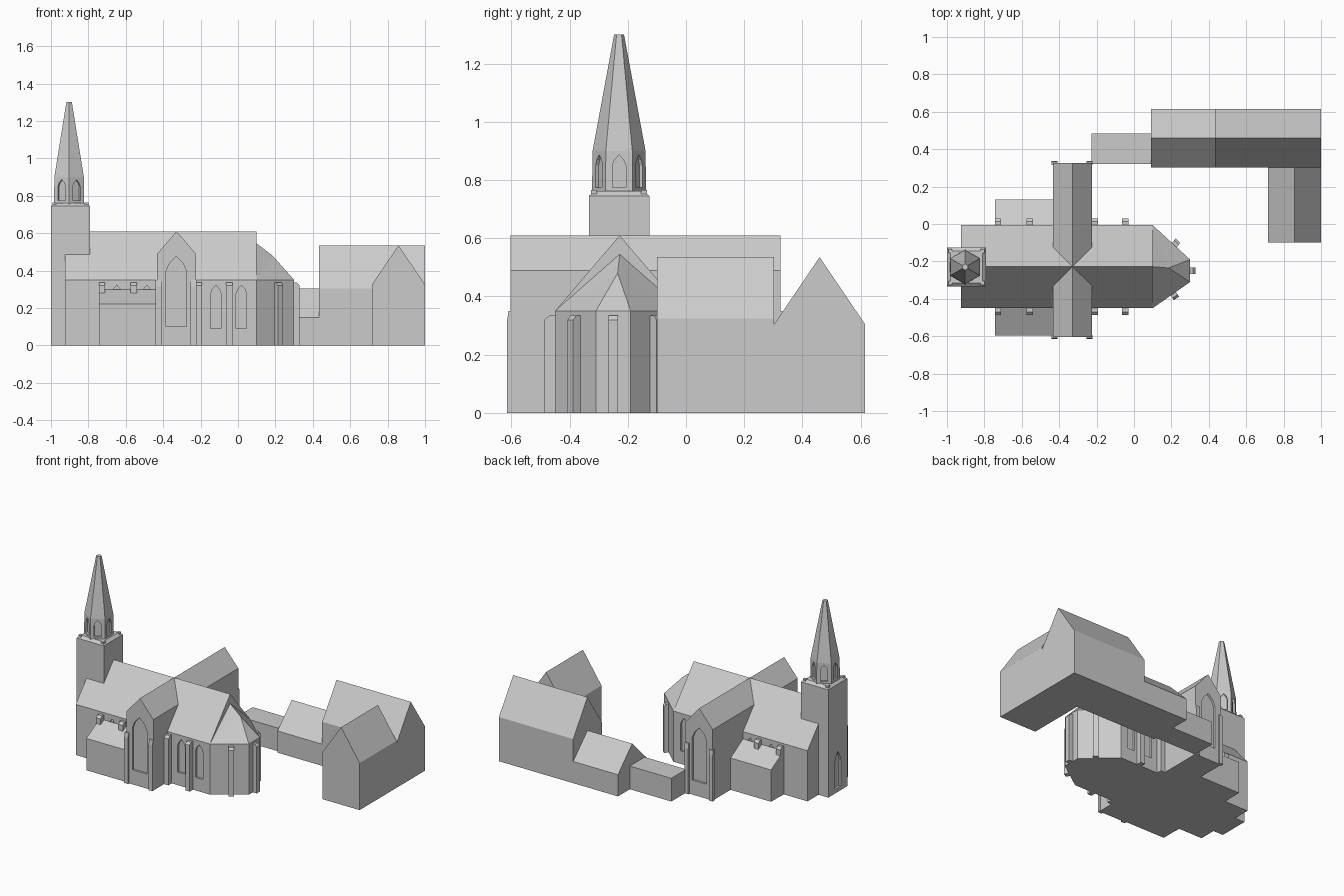
import bpy, bmesh
from math import atan2, radians, sin, cos, pi
from mathutils import Matrix, Vector

if "Cube" in bpy.data.objects:
    bpy.data.objects.remove(bpy.data.objects["Cube"])

stone = bpy.data.materials.new("grey_stone")
stone.diffuse_color = (0.6, 0.6, 0.6, 1)
stone.use_nodes = True
stone.node_tree.nodes["Principled BSDF"].inputs["Base Color"].default_value = stone.diffuse_color


def finish(name, bm):
    bmesh.ops.recalc_face_normals(bm, faces=bm.faces)
    me = bpy.data.meshes.new(name)
    bm.to_mesh(me)
    bm.free()
    me.materials.append(stone)
    ob = bpy.data.objects.new(name, me)
    bpy.context.collection.objects.link(ob)
    return ob


def add_prism(bm, profile, a, b, mat=Matrix()):
    """Profile of (y, z) points swept along local x from a to b."""
    lo = [bm.verts.new(mat @ Vector((a, y, z))) for y, z in profile]
    hi = [bm.verts.new(mat @ Vector((b, y, z))) for y, z in profile]
    bm.faces.new(lo)
    bm.faces.new(hi[::-1])
    n = len(lo)
    for i in range(n):
        bm.faces.new((lo[i], lo[(i + 1) % n], hi[(i + 1) % n], hi[i]))


def prism(name, profile, a, b, mat=Matrix()):
    bm = bmesh.new()
    add_prism(bm, profile, a, b, mat)
    return finish(name, bm)


def gable(lo, hi, eave, ridge):
    return [(lo, 0), (hi, 0), (hi, eave), ((lo + hi) / 2, ridge), (lo, eave)]


def box(name, x0, x1, y0, y1, z0, z1):
    return prism(name, [(y0, z0), (y1, z0), (y1, z1), (y0, z1)], x0, x1)


def loft(name, rings, n, phase, cx, cy):
    """Stack of regular polygons given as (radius, z)."""
    bm = bmesh.new()
    loops = [[bm.verts.new((cx + r * cos(phase + 2 * pi * i / n),
                            cy + r * sin(phase + 2 * pi * i / n), z))
              for i in range(n)] for r, z in rings]
    bm.faces.new(loops[0])
    bm.faces.new(loops[-1])
    for p, q in zip(loops, loops[1:]):
        for i in range(n):
            bm.faces.new((p[i], p[(i + 1) % n], q[(i + 1) % n], q[i]))
    return finish(name, bm)


def wall_frame(x, y, nx, ny):
    """Local -y becomes the outward wall direction (nx, ny)."""
    return Matrix.Translation((x, y, 0)) @ Matrix.Rotation(atan2(nx, -ny), 4, 'Z')


def cut_lancets(ob, windows, depth=0.014):
    """Recess pointed windows: (x, y, nx, ny, width, z0, spring, tip)."""
    bm = bmesh.new()
    turn = Matrix.Rotation(radians(90), 4, 'Z')   # sweep runs into the wall
    for x, y, nx, ny, w, z0, zs, zt in windows:
        h, t = w / 2, zt - zs
        prof = [(-h, z0), (h, z0), (h, zs), (h * .68, zs + t * .52), (0, zt),
                (-h * .68, zs + t * .52), (-h, zs)]
        add_prism(bm, prof, -0.02, depth, wall_frame(x, y, nx, ny) @ turn)
    cutter = finish("window_cutter", bm)
    cutter.hide_render = True
    mod = ob.modifiers.new("windows", 'BOOLEAN')
    mod.operation, mod.solver, mod.object = 'DIFFERENCE', 'EXACT', cutter
    bpy.context.view_layer.objects.active = ob
    bpy.ops.object.modifier_apply(modifier=mod.name)
    bpy.data.objects.remove(cutter)


def buttress(name, x, y, nx, ny, depth, width=0.034, shoulder=0.32, top=0.335):
    prof = [(.01, 0), (-depth, 0), (-depth, shoulder),
            (-depth * .55, top), (.01, top)]
    prism(name, prof, -width / 2, width / 2, wall_frame(x, y, nx, ny))


swap = Matrix(((0, 1, 0, 0), (1, 0, 0, 0), (0, 0, 1, 0), (0, 0, 0, 1)))  # sweep along y
S, N, MID = -0.45, -0.006, -0.228

# Nave with lancet windows on both sides
nave = prism("nave", gable(S, N, 0.35, 0.61), -0.925, 0.1)
cut_lancets(nave, [(x, y, 0, s, 0.056, 0.09, 0.275, 0.322)
                   for y, s in ((S, -1), (N, 1))
                   for x in (-0.648, -0.487, -0.118, 0.018)])

# Transept with a tall window in each gable
transept = prism("transept", gable(-0.432, -0.225, 0.49, 0.61), -0.603, 0.325, swap)
cut_lancets(transept, [(-0.33, y, 0, s, 0.11, 0.10, 0.395, 0.475)
                       for y, s in ((-0.603, -1), (0.325, 1))])

# Side aisles with lean-to roofs
for name, wall, out in (("south_aisle", S, -0.597), ("north_aisle", N, 0.13)):
    prism(name, [(wall, 0), (out, 0), (out, 0.22), (wall, 0.30)], -0.742, -0.43)

# Buttresses along nave, transept corners and apse
for y, s in ((S, -1), (N, 1)):
    for x in (-0.727, -0.558, -0.209, -0.046):
        buttress("nave_buttress", x, y, 0, s, 0.036)
for y, s in ((-0.603, -1), (0.325, 1)):
    for x in (-0.425, -0.238):
        buttress("transept_buttress", x, y, 0, s, 0.012, 0.03, 0.315, 0.35)
buttress("apse_buttress", 0.21, -0.373, 0.14, -0.2, 0.03)
buttress("apse_buttress", 0.3, -0.25, 1, 0, 0.03)
buttress("apse_buttress", 0.215, -0.112, 0.185, 0.2, 0.03)

# Apse: faceted wall and hipped roof
bm = bmesh.new()
plan = [(0.1, S), (0.3, -0.31), (0.3, -0.19), (0.1, N)]
low = [bm.verts.new((x, y, 0)) for x, y in plan]
A, B, C, D = eave = [bm.verts.new((x, y, 0.35)) for x, y in plan]
P = bm.verts.new((0.1, MID, 0.545))
Q = bm.verts.new((0.185, -0.235, 0.48))
for i in range(3):
    bm.faces.new((low[i], low[i + 1], eave[i + 1], eave[i]))
for f in ((A, B, Q), (A, Q, P), (B, C, Q), (C, D, Q), (D, P, Q),
          (low[0], A, P, D, low[3]), low[::-1]):
    bm.faces.new(f)
finish("apse", bm)

# Tower with west doorway
TX, TY = -0.896, -0.23
tower = box("tower", -1, -0.792, TY - 0.104, TY + 0.104, 0, 0.745)
cut_lancets(tower, [(-1, TY, -1, 0, 0.065, 0.03, 0.21, 0.28)])
loft("tower_cap", [(0.147, 0.745), (0.12, 0.762)], 4, pi / 4, TX, TY)
for sx in (-1, 1):
    for sy in (-1, 1):
        x, y = TX + sx * 0.086, TY + sy * 0.086
        box("corner_stone", x - .01, x + .01, y - .01, y + .01, 0.74, 0.765)

# Six-sided belfry and spire
HX = -0.903
spire = loft("belfry_and_spire", [(0.093, 0.75), (0.091, 0.9), (0.017, 1.3)],
             6, pi / 6, HX, TY)
ap = 0.0795
cut_lancets(spire, [(HX + ap * cos(k * pi / 3), TY + ap * sin(k * pi / 3),
                     cos(k * pi / 3), sin(k * pi / 3), 0.046, 0.775, 0.85, 0.887)
                    for k in range(6)], 0.012)

# Parish house: link, low range, tall range and front wing
box("link_passage", -0.227, 0.09, 0.322, 0.485, 0, 0.16)
prism("low_range", gable(0.303, 0.615, 0.15, 0.305), 0.09, 0.432)
prism("tall_range", gable(0.303, 0.615, 0.305, 0.535), 0.432, 1)
prism("front_wing", gable(0.716, 1, 0.325, 0.535), -0.1, 0.303, swap)
